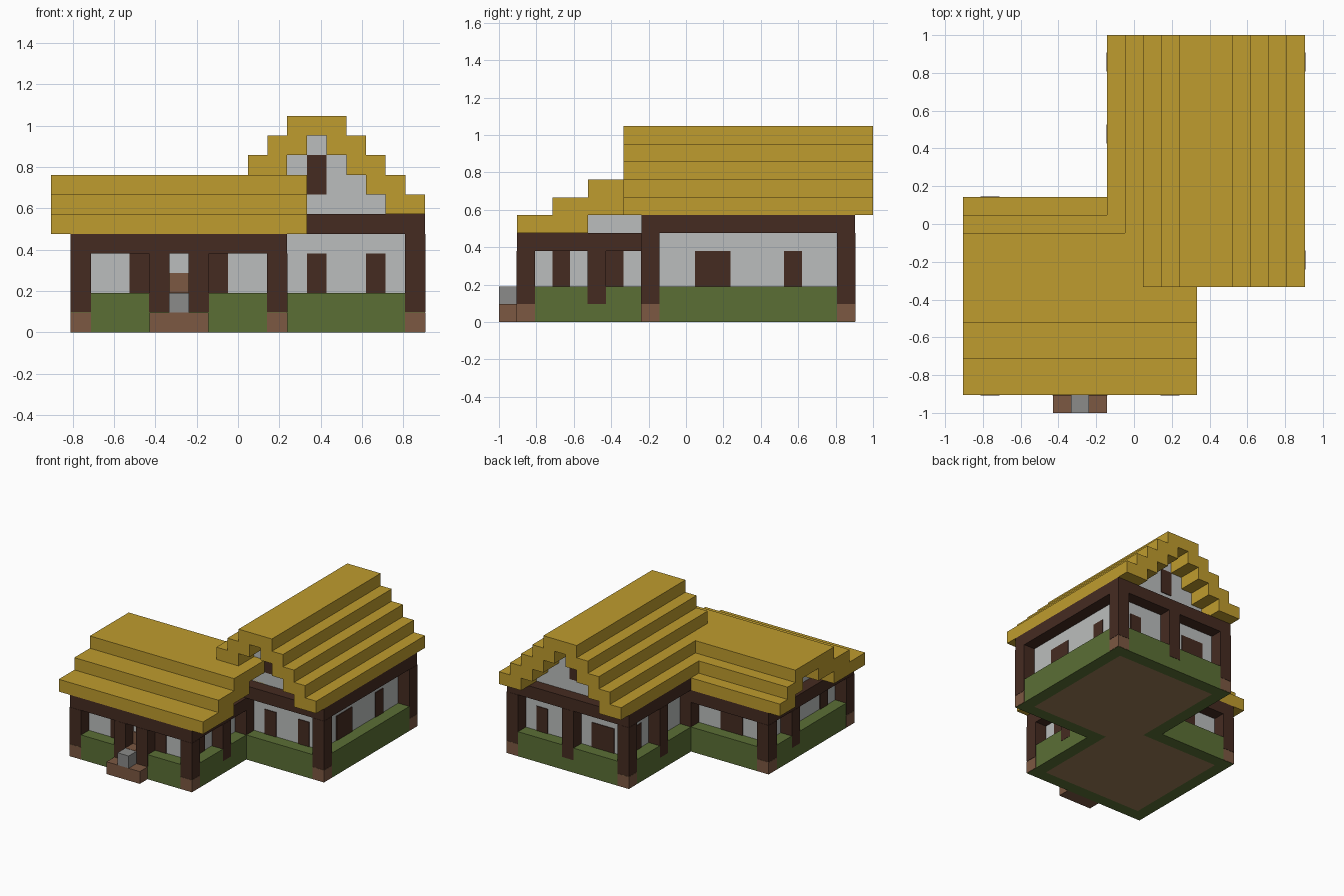
import bpy, bmesh
from mathutils import Vector

if "Cube" in bpy.data.objects:
    bpy.data.objects.remove(bpy.data.objects["Cube"], do_unlink=True)

U = 2 / 21                                   # one building block
ORIGIN = Vector((9.5, 10.5, 0))


def srgb(*rgb):
    return [((c / 255 + 0.055) / 1.055) ** 2.4 for c in rgb] + [1]


def material(name, *rgb):
    m = bpy.data.materials.new(name)
    m.use_nodes = True
    m.diffuse_color = srgb(*rgb)
    m.node_tree.nodes["Principled BSDF"].inputs["Base Color"].default_value = srgb(*rgb)
    return m


THATCH = material("thatch yellow", 191, 156, 46)
TIMBER = material("dark timber", 69, 43, 33)
PLASTER = material("pale plaster", 187, 190, 189)
MOSS = material("moss green", 91, 111, 53)
EARTH = material("brown block", 124, 88, 66)
STONE = material("grey stone", 139, 139, 138)
FLOOR = material("floor boards", 155, 123, 86)


def finish(name, bm, *mats):
    mesh = bpy.data.meshes.new(name)
    bmesh.ops.recalc_face_normals(bm, faces=bm.faces)
    bm.to_mesh(mesh)
    bm.free()
    for m in mats:
        mesh.materials.append(m)
    ob = bpy.data.objects.new(name, mesh)
    bpy.context.collection.objects.link(ob)
    return ob


def boxes(name, mat, spans, proud=0.0):
    """Boxes given as (x0, x1, y0, y1, z0, z1) in blocks; proud grows the sides a little."""
    bm = bmesh.new()
    for x0, x1, y0, y1, z0, z1 in spans:
        lo = Vector((x0 - proud, y0 - proud, z0 + proud))
        hi = Vector((x1 + proud, y1 + proud, z1))
        for v in bmesh.ops.create_cube(bm, size=1)["verts"]:
            p = [lo[a] if v.co[a] < 0 else hi[a] for a in range(3)]
            v.co = (Vector(p) - ORIGIN) * U
    return finish(name, bm, mat)


def ring(x0, x1, y0, y1, z):
    return [(x0, x1, y0, y0 + 1, z, z + 1), (x0, x1, y1 - 1, y1, z, z + 1),
            (x0, x0 + 1, y0 + 1, y1 - 1, z, z + 1), (x1 - 1, x1, y0 + 1, y1 - 1, z, z + 1)]


# L-shaped plinth with the floor inset in its underside
bm = bmesh.new()
outline = [(1, 1), (12, 1), (12, 8), (19, 8), (19, 20), (8, 20), (8, 12), (1, 12)]
base = bm.faces.new([bm.verts.new((Vector((x, y, 0)) - ORIGIN) * U) for x, y in outline])
bm.normal_update()
top = bmesh.ops.extrude_face_region(bm, geom=[base], use_keep_orig=True)
for v in [g for g in top["geom"] if isinstance(g, bmesh.types.BMVert)]:
    v.co.z = 2 * U
bmesh.ops.recalc_face_normals(bm, faces=bm.faces)
bottom = [f for f in bm.faces if all(abs(v.co.z) < 1e-6 for v in f.verts)]
bmesh.ops.inset_region(bm, faces=bottom, thickness=U, use_even_offset=True, use_boundary=True)
for f in bottom:
    f.material_index = 1
finish("plinth", bm, MOSS, FLOOR)

# recessed plaster walls
boxes("low_wing_walls", PLASTER, [(2, 11, 2, 11, 1.9, 5)])
boxes("tall_wing_walls", PLASTER, [(9, 18, 9, 19, 1.9, 6)])

# corner posts on brown feet, and horizontal beams
low_corners = [(1, 1), (11, 1), (1, 11)]
tall_corners = [(18, 8), (18, 19), (8, 19)]
boxes("post_feet", EARTH, [(x, x + 1, y, y + 1, 0, 1) for x, y in low_corners + tall_corners], 0.02)
boxes("low_wing_posts", TIMBER, [(x, x + 1, y, y + 1, 1, 4) for x, y in low_corners], 0.02)
boxes("tall_wing_posts", TIMBER, [(x, x + 1, y, y + 1, 1, 5) for x, y in tall_corners], 0.02)
boxes("inner_corner_posts", TIMBER, [(11, 12, 8, 9, 2, 5), (8, 9, 11, 12, 2, 5)])
boxes("low_wing_beams", TIMBER, ring(1, 12, 1, 12, 4))
boxes("tall_wing_beams", TIMBER, ring(8, 19, 8, 20, 5))

# middle posts hanging over the plinth
boxes("low_middle_posts", TIMBER, [(x, x + 1, y, y + 1, 1, 4)
      for x, y in [(5, 1), (7, 1), (11, 5), (1, 8)]], 0.02)
boxes("tall_middle_posts", TIMBER, [(x, x + 1, y, y + 1, 1, 5)
      for x, y in [(13, 19), (8, 15)]], 0.02)

# windows as thin plates on the walls
T = 0.06
across = [(2, 4, 5), (2, 8, 9), (9, 13, 14), (9, 16, 17),
          (11, 4, 6), (19, 16, 17), (19, 10, 12)]
along = [(11, 3, 4), (11, 6, 7), (18, 11, 13), (18, 16, 17), (2, 3, 4), (9, 17, 18)]
boxes("cross_windows", TIMBER, [(a, b, y - T, y + T, 2, 4) for y, a, b in across])
boxes("side_windows", TIMBER, [(x - T, x + T, a, b, 2, 4) for x, a, b in along])
boxes("gable_windows", TIMBER, [(13, 14, y - T, y + T, 7, 9) for y in (9, 19)])

# doorway, step and stone
boxes("door_panel", EARTH, [(6, 7, 2 - T, 2 + T, 2, 3)])
boxes("door_sill", EARTH, [(6, 7, 1, 2, 1, 2.02)], 0.01)
boxes("front_step", EARTH, [(5, 8, 0, 1, 0, 1)])
boxes("step_stone", STONE, [(6, 7, 0, 1, 1, 2)])

# tall stepped roof with its gables
roof, gable = [(12, 15, 7, 21, 10, 11)], []
for k in range(4):
    z = 6 + k
    roof += [(8 + k, 10 + k, 7, 21, z, z + 1), (17 - k, 19 - k, 7, 21, z, z + 1)]
    gable.append((10 + k, 17 - k, 9, 19, z, z + 1))
boxes("tall_roof", THATCH, roof)
boxes("tall_gables", PLASTER, gable)

# low stepped roof: long steps in front, short steps behind
roof, gable = [(0, 13, 5, 10, 7, 8)], []
for k in range(2):
    z = 5 + k
    roof += [(0, 13, 1 + 2 * k, 5 + 2 * k, z, z + 1), (0, 13, 10 - k, 12 - k, z, z + 1)]
    gable.append((2, 11, 5 + 2 * k, 10 - k, z, z + 1))
boxes("low_roof", THATCH, roof)
boxes("low_gables", PLASTER, gable)
